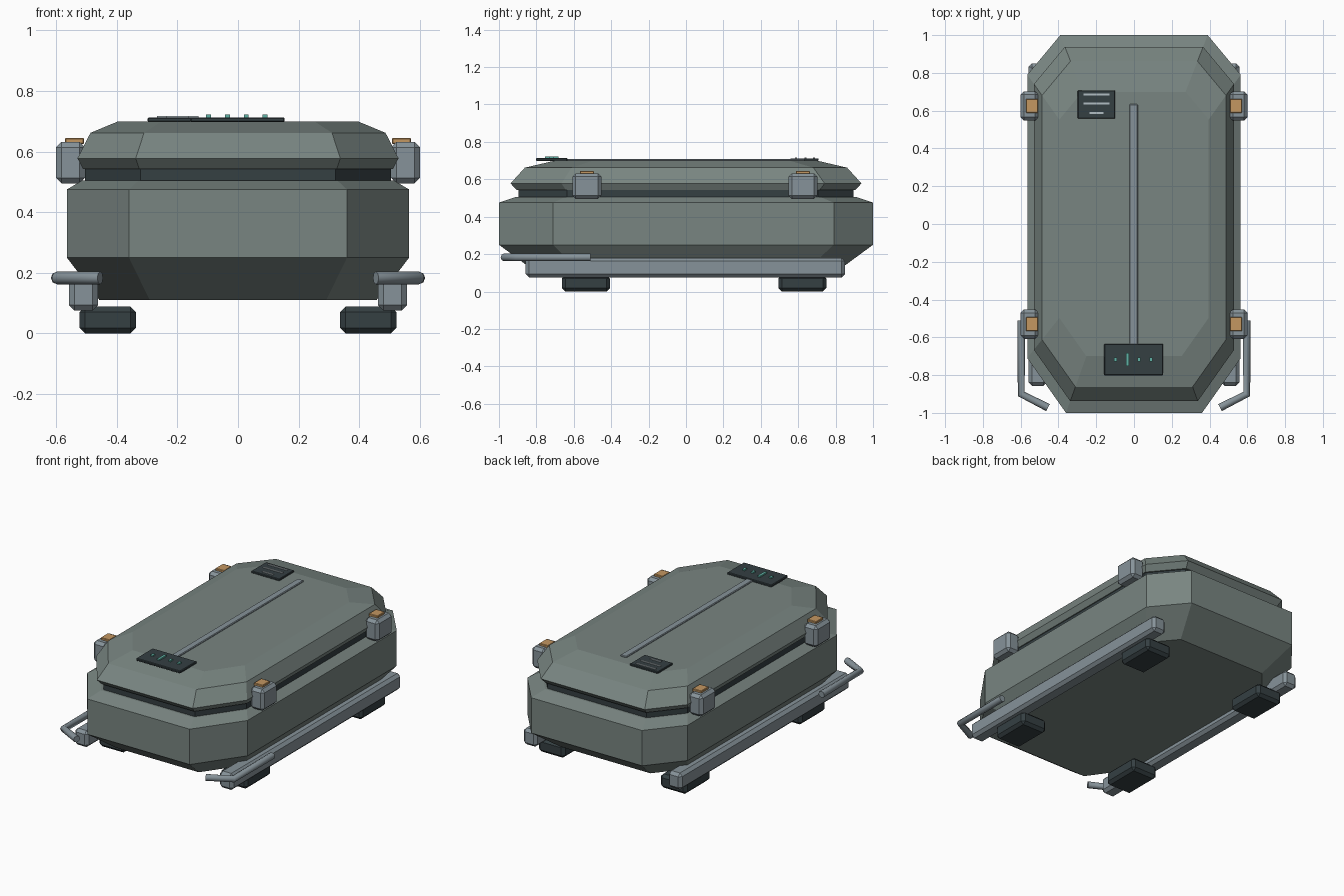
import bpy, bmesh
from mathutils import Vector

if "Cube" in bpy.data.objects:
    bpy.data.objects.remove(bpy.data.objects["Cube"])


def material(name, rgb):
    m = bpy.data.materials.new(name)
    m.diffuse_color = (*rgb, 1)
    m.use_nodes = True
    m.node_tree.nodes["Principled BSDF"].inputs["Base Color"].default_value = m.diffuse_color
    return m


GREEN = material("hull green", (0.19, 0.235, 0.22))
DARK = material("dark rubber", (0.035, 0.05, 0.055))
METAL = material("blue grey metal", (0.24, 0.29, 0.32))
ORANGE = material("orange", (0.55, 0.31, 0.12))
TEAL = material("teal light", (0.12, 0.45, 0.38))
PALE = material("pale mark", (0.45, 0.52, 0.55))

# Octagonal plan of the case, scaled for every level
PLAN = [(-0.36, -1), (0.36, -1), (0.565, -0.71), (0.565, 0.79),
        (0.39, 1), (-0.39, 1), (-0.565, 0.79), (-0.565, -0.71)]


def finish(bm, name, mat):
    bmesh.ops.recalc_face_normals(bm, faces=bm.faces)
    me = bpy.data.meshes.new(name)
    bm.to_mesh(me)
    bm.free()
    me.materials.append(mat)
    ob = bpy.data.objects.new(name, me)
    bpy.context.collection.objects.link(ob)
    return ob


def loft(name, levels, mat):
    """Stack scaled copies of the plan; levels are (z, scale)."""
    bm = bmesh.new()
    rings = [[bm.verts.new((x * s, y * s, z)) for x, y in PLAN] for z, s in levels]
    n = len(PLAN)
    for a, b in zip(rings, rings[1:]):
        for i in range(n):
            bm.faces.new((a[i], a[(i + 1) % n], b[(i + 1) % n], b[i]))
    bm.faces.new(rings[0])
    bm.faces.new(rings[-1])
    return finish(bm, name, mat)


def box(name, xr, yr, zr, mat, bevel=0.0):
    lo, hi = [Vector(p) for p in zip(xr, yr, zr)]
    bm = bmesh.new()
    bmesh.ops.create_cube(bm, size=1)
    for v in bm.verts:
        v.co = (lo + hi) / 2 + v.co * (hi - lo)
    if bevel:
        bmesh.ops.bevel(bm, geom=bm.edges[:], offset=bevel, segments=1, affect='EDGES')
    return finish(bm, name, mat)


def around(c, size):
    return (c - size / 2, c + size / 2)


# Case: lower hull, recessed seal and lid
loft("lower_hull", [(0.11, 0.81), (0.25, 1), (0.475, 1), (0.505, 0.91)], GREEN)
loft("seal_band", [(0.49, 0.895), (0.56, 0.895)], DARK)
loft("lid", [(0.543, 0.906), (0.578, 0.938), (0.662, 0.862), (0.70, 0.70)], GREEN)

for side, s in (("left", -1), ("right", 1)):
    # Side rails
    box(f"{side}_rail", around(s * 0.51, 0.096), (-0.857, 0.85), (0.075, 0.18), METAL, 0.018)

    # Feet
    for end, y in (("front", -0.535), ("back", 0.622)):
        box(f"{side}_{end}_foot", around(s * 0.43, 0.186), around(y, 0.256),
            (0, 0.088), DARK, 0.018)

    # Latches with orange caps
    for end, y in (("front", -0.53), ("back", 0.625)):
        box(f"{side}_{end}_latch", around(s * 0.553, 0.096), around(y, 0.155),
            (0.495, 0.632), METAL, 0.018)
        box(f"{side}_{end}_latch_cap", around(s * 0.54, 0.063), around(y, 0.075),
            (0.625, 0.645), ORANGE, 0.003)

    # Bent front handles
    cu = bpy.data.curves.new(f"{side}_handle", 'CURVE')
    cu.dimensions = '3D'
    cu.bevel_depth = 0.021
    cu.bevel_resolution = 2
    cu.use_fill_caps = True
    sp = cu.splines.new('POLY')
    path = [(0.597, -0.51), (0.597, -0.90), (0.455, -0.972)]
    sp.points.add(len(path) - 1)
    for p, (x, y) in zip(sp.points, path):
        p.co = (s * x, y, 0.183, 1)
    cu.materials.append(METAL)
    bpy.context.collection.objects.link(bpy.data.objects.new(f"{side}_handle", cu))

# Centre strip on the lid
box("lid_strip", around(-0.002, 0.044), (-0.64, 0.635), (0.692, 0.708), METAL, 0.004)

# Control panel with lights
box("control_panel", around(-0.002, 0.312), around(-0.718, 0.168), (0.697, 0.713), DARK, 0.004)
for i, length in enumerate((0.022, 0.07, 0.022, 0.022)):
    box(f"panel_light_{i + 1}", around(-0.097 + i * 0.0622, 0.016), around(-0.718, length),
        (0.71, 0.722), TEAL)

# Marked plate at the back of the lid
box("marked_plate", around(-0.199, 0.198), around(0.633, 0.15), (0.698, 0.712), DARK, 0.003)
for i, (y, width) in enumerate(((0.685, 0.137), (0.638, 0.137), (0.587, 0.075))):
    box(f"plate_mark_{i + 1}", around(-0.199, width), around(y, 0.011), (0.71, 0.717), PALE)
